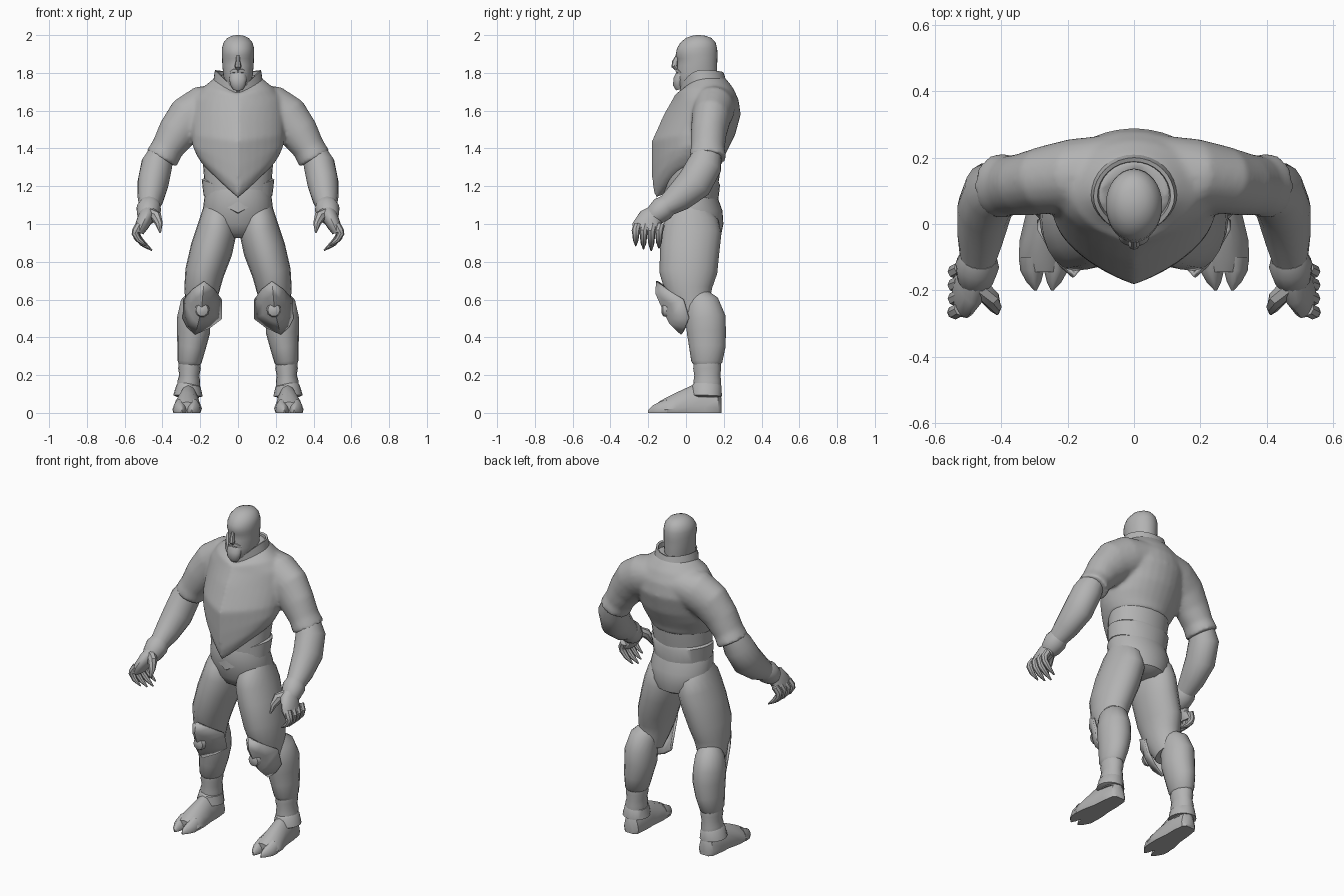
import bpy, bmesh, math
from mathutils import Vector

grey = bpy.data.materials.new("stone_grey")
grey.diffuse_color = (0.45, 0.45, 0.45, 1)


def finish(name, bm, mirror=False, angle=40):
    bmesh.ops.recalc_face_normals(bm, faces=bm.faces)
    me = bpy.data.meshes.new(name)
    bm.to_mesh(me)
    bm.free()
    ob = bpy.data.objects.new(name, me)
    bpy.context.collection.objects.link(ob)
    me.materials.append(grey)
    bpy.ops.object.select_all(action='DESELECT')
    ob.select_set(True)
    bpy.context.view_layer.objects.active = ob
    bpy.ops.object.shade_smooth_by_angle(angle=math.radians(angle))
    if mirror:
        ob.modifiers.new("mirror", 'MIRROR')
        ob.modifiers["mirror"].use_mirror_merge = False
    return ob


def skin(bm, rings, caps=True):
    """Bridge equal-length rings of points."""
    vs = [[bm.verts.new(p) for p in r] for r in rings]
    n = len(vs[0])
    for a, b in zip(vs, vs[1:]):
        for i in range(n):
            j = (i + 1) % n
            bm.faces.new((a[i], a[j], b[j], b[i]))
    if caps:
        bm.faces.new(vs[0][::-1])
        bm.faces.new(vs[-1])


def tube_rings(secs, ref, n):
    """Sections (x, y, z, radius along ref, radius across) set square to the path."""
    c = [Vector(s[:3]) for s in secs]
    rings = []
    for i, s in enumerate(secs):
        t = (c[min(i + 1, len(c) - 1)] - c[max(i - 1, 0)]).normalized()
        u = (Vector(ref) - t * t.dot(Vector(ref))).normalized()
        v = t.cross(u)
        rings.append([c[i] + u * s[3] * math.cos(k * math.tau / n) + v * s[4] * math.sin(k * math.tau / n)
                      for k in range(n)])
    return rings


def tube(name, secs, ref=(1, 0, 0), n=16, mirror=True):
    bm = bmesh.new()
    skin(bm, tube_rings(secs, ref, n))
    return finish(name, bm, mirror)


def body_ring(z, hw, yf, yb, dip=0, ridge=0.0, back=0, n=32):
    """Level ring with its own front and back depth; dip lowers the front, back lowers the rear."""
    yc = yf + (yb - yf) * 0.5
    pts = []
    for k in range(n):
        a = k * math.tau / n
        s, c = math.sin(a), math.cos(a)
        d = c
        if c > 0:
            d = (1 - ridge) * c + ridge * (1 - abs(s))
        y = yc - d * (yc - yf if c > 0 else yb - yc)
        drop = dip * (1 - abs(s)) if c > 0 else back * (1 - abs(s))
        pts.append((hw * s, y, z - drop))
    return pts


def body(name, rows, caps=True):
    bm = bmesh.new()
    skin(bm, [body_ring(*r) for r in rows], caps)
    return finish(name, bm)


# Tunic: ridged chest with a pointed hem, joined with both sleeves
bm = bmesh.new()
skin(bm, [body_ring(*r) for r in [
    (1.315, .188, -.16, .19, .18, .3), (1.36, .217, -.178, .205, .165, .35),
    (1.41, .24, -.182, .23, .11, .4), (1.47, .245, -.182, .26, .03, .4),
    (1.58, .25, -.118, .29, 0, .35), (1.66, .24, -.072, .278, 0, .25),
    (1.72, .19, -.055, .25, .03, .15), (1.765, .135, -.02, .215, .07, .1), (1.79, .10, 0, .19, .09, .1)]])
sleeve = [(.06, .16, 1.64, .11, .10), (.18, .145, 1.61, .112, .125), (.26, .133, 1.56, .103, .122),
          (.325, .12, 1.48, .095, .104), (.375, .115, 1.40, .09, .086), (.405, .115, 1.345, .1, .09)]
for side in (1, -1):
    skin(bm, [[(p.x * side, p.y, p.z) for p in r] for r in tube_rings(sleeve, (0, 1, 0), 20)])
tunic = finish("tunic", bm, angle=50)
m = tunic.modifiers.new("blend", 'REMESH')
m.mode, m.voxel_size, m.use_smooth_shade = 'VOXEL', 0.012, True
m = tunic.modifiers.new("soften", 'SMOOTH')
m.factor, m.iterations = 0.5, 5

# Collar with a front notch
body("collar", [(1.75, .132, -.035, .215, .08, .2), (1.815, .122, -.036, .2, .12, .2, .015),
                (1.81, .11, -.02, .188, .115, .2, .015), (1.73, .10, .0, .18, .06, .2)], False)

# Waist, belt layers and pelvis
body("waist", [(1.12, .178, -.11, .16), (1.22, .178, -.115, .172), (1.30, .184, -.11, .185), (1.42, .19, -.1, .19)])
body("belt", [(1.245, .175, -.10, .165, .06, .2), (1.235, .192, -.12, .18, .07, .2, .03),
              (1.15, .182, -.125, .168, .09, .2, .05), (1.14, .16, -.1, .15, .09, .2, .05)])
body("pelvis", [(.925, .07, -.03, .15), (.95, .14, -.07, .188), (1.0, .178, -.10, .198),
                (1.07, .187, -.115, .193), (1.14, .178, -.125, .168), (1.2, .165, -.11, .15)])

# Head, with brow, nose, lips and chin
body("head", [(1.66, .065, .01, .15), (1.715, .06, -.03, .155), (1.735, .07, -.048, .16), (1.79, .078, -.05, .165),
              (1.84, .083, -.046, .165), (1.875, .084, -.045, .166), (1.895, .085, -.055, .167),
              (1.93, .085, -.048, .165), (1.96, .077, -.03, .157), (1.985, .056, .0, .135),
              (1.996, .033, .03, .105), (2.0, .01, .055, .075)])
tube("nose", [(0, -.045, 1.89, .009, .01), (0, -.058, 1.86, .012, .015), (0, -.061, 1.835, .018, .017),
              (0, -.05, 1.82, .012, .01)], n=8, mirror=False)
tube("upper_lip", [(0, -.046, 1.812, .012, .01), (.025, -.041, 1.809, .011, .008), (.045, -.026, 1.8, .005, .005)],
     (0, 0, 1), 8)
tube("chin", [(0, -.03, 1.79, .042, .026), (0, -.04, 1.765, .046, .028), (0, -.042, 1.735, .04, .027),
              (0, -.036, 1.712, .026, .018)], n=14, mirror=False)

# Arms, gloves and hands
tube("forearm", [(.39, .125, 1.41, .06, .066), (.43, .10, 1.315, .083, .092), (.45, .045, 1.215, .083, .095),
                 (.462, -.04, 1.14, .07, .077), (.47, -.11, 1.09, .054, .055), (.475, -.16, 1.05, .045, .045)])
tube("glove_cuff", [(.468, -.10, 1.10, .056, .058), (.472, -.125, 1.08, .066, .066),
                    (.478, -.165, 1.045, .056, .056), (.48, -.18, 1.03, .045, .045)])
tube("palm", [(.478, -.15, 1.06, .05, .04), (.49, -.19, 1.03, .065, .042), (.51, -.207, .99, .078, .036),
              (.525, -.207, .955, .072, .026)], (0, 1, 0), 14)
for i in range(4):
    y, d, x = -.266 + .041 * i, (.025, .008, 0, .012)[i], (.03, .012, 0, .012)[i]
    tube("finger_%d" % (i + 1), [(.522, y + .01, .995, .021, .022), (.54, y, .962, .022, .022),
                                 (.53 + x / 2, y, .925 + d, .019, .019), (.495 + x, y, .89 + d, .015, .015),
                                 (.455 + x, y, .86 + d, .004, .004)], (0, 1, 0), 8)
tube("thumb", [(.465, -.19, 1.055, .03, .032), (.432, -.225, 1.04, .027, .03), (.418, -.25, 1.0, .019, .02),
               (.412, -.27, .955, .005, .005)], (0, 1, 0), 8)

# Legs
tube("thigh", [(.10, .035, 1.09, .08, .09), (.108, .03, 1.03, .092, .14), (.115, .03, .96, .107, .158),
               (.14, .02, .865, .112, .157), (.178, .012, .74, .103, .153), (.192, .015, .65, .093, .125),
               (.20, .03, .58, .08, .10), (.21, .05, .52, .07, .085)], n=20)
tube("shin_guard", [(.205, .06, .615, .06, .062), (.225, .085, .575, .08, .092), (.235, .103, .50, .088, .108),
                    (.235, .108, .43, .088, .105), (.246, .113, .35, .076, .098), (.257, .11, .27, .064, .083),
                    (.258, .11, .255, .055, .07)], n=18)
tube("ankle_wrap", [(.257, .112, .28, .054, .07), (.257, .112, .235, .06, .074), (.258, .113, .20, .053, .069),
                    (.26, .113, .17, .06, .073), (.262, .113, .08, .055, .07)])
tube("ankle_cuff", [(.26, .11, .155, .052, .07), (.262, .11, .145, .064, .078), (.265, .108, .09, .078, .082),
                    (.265, .108, .085, .06, .07)])

# Knee plate: ridged pointed shield wrapped around the knee
rim = [(.18, -.152, .697), (.235, -.10, .655), (.285, -.015, .60), (.287, .015, .50), (.265, -.005, .455),
       (.225, -.022, .418), (.15, .0, .455), (.09, .02, .50), (.09, -.01, .60), (.13, -.095, .655)]
bm = bmesh.new()
top = Vector((.193, -.118, .55))
mid = []
for p in rim:
    q = top.lerp(Vector(p), .55)
    q.y -= .018
    mid.append(bm.verts.new(q))
outer = [bm.verts.new(p) for p in rim]
c = bm.verts.new(top)
for i in range(len(rim)):
    j = (i + 1) % len(rim)
    bm.faces.new((outer[i], outer[j], mid[j], mid[i]))
    bm.faces.new((mid[i], mid[j], c))
plate = finish("knee_plate", bm, True)
m = plate.modifiers.new("thickness", 'SOLIDIFY')
m.thickness, m.offset = .014, 0
tube("knee_stud", [(.19, -.10, .545, .04, .04), (.19, -.122, .545, .032, .034), (.19, -.13, .545, .014, .015)], n=10)


# Feet: flat-soled boots with two toes, sections (x, y, half width, height)
def boot(name, secs):
    bm = bmesh.new()
    shape = [(-.9, 0), (-1, .22), (-.8, .6), (-.4, .92), (0, 1), (.4, .92), (.8, .6), (1, .22), (.9, 0)]
    skin(bm, [[(x + w * a, y, h * b) for a, b in shape] for x, y, w, h in secs])
    finish(name, bm, True)


boot("boot", [(.258, .187, .03, .08), (.258, .17, .05, .12), (.26, .10, .06, .15), (.263, .03, .063, .145),
              (.268, -.05, .077, .108), (.27, -.11, .077, .078), (.27, -.145, .066, .058)])
for name, x, tip in (("outer_toe", .307, .297), ("inner_toe", .235, .246)):
    boot(name, [(x, -.10, .039, .075), (x, -.14, .036, .058), ((x + tip) / 2, -.175, .022, .04), (tip, -.2, .004, .015)])
